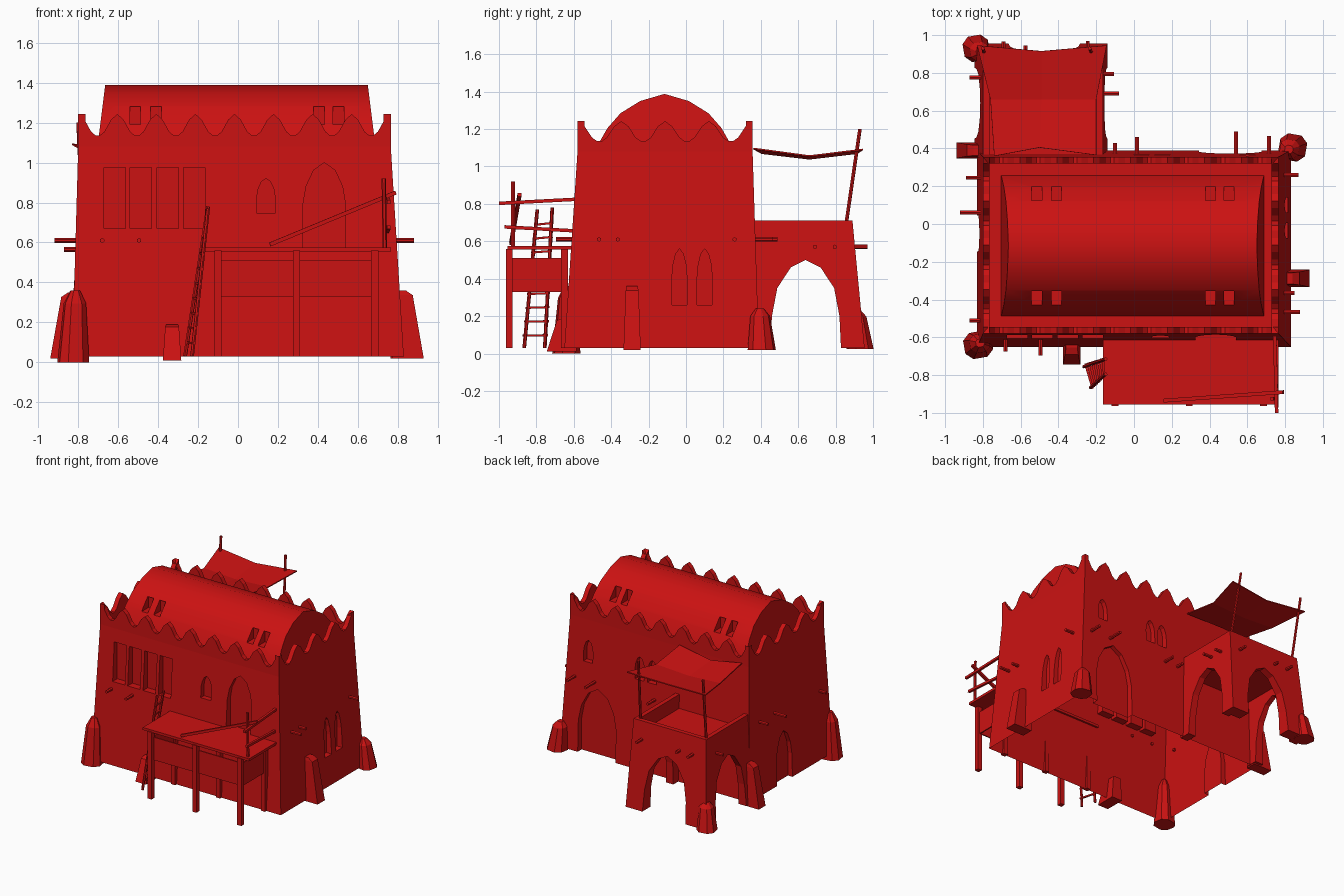
import bpy, bmesh, math
from mathutils import Vector, Matrix

if "Cube" in bpy.data.objects:
    bpy.data.objects.remove(bpy.data.objects["Cube"])

red = bpy.data.materials.new("red_clay")
red.diffuse_color = (0.6, 0.006, 0.006, 1)
red.use_nodes = True
red.node_tree.nodes["Principled BSDF"].inputs["Base Color"].default_value = red.diffuse_color


def loft(name, rings):
    """Closed solid skinned through rings with equal point counts."""
    bm = bmesh.new()
    vs = [[bm.verts.new(p) for p in r] for r in rings]
    n = len(vs[0])
    bm.faces.new(vs[0])
    bm.faces.new(vs[-1])
    for a, b in zip(vs, vs[1:]):
        for i in range(n):
            bm.faces.new((a[i], a[(i + 1) % n], b[(i + 1) % n], b[i]))
    bmesh.ops.recalc_face_normals(bm, faces=bm.faces)
    me = bpy.data.meshes.new(name)
    bm.to_mesh(me)
    bm.free()
    me.materials.append(red)
    ob = bpy.data.objects.new(name, me)
    bpy.context.collection.objects.link(ob)
    return ob


def rect(x0, x1, y0, y1, z):
    return [(x0, y0, z), (x1, y0, z), (x1, y1, z), (x0, y1, z)]


def box(name, x0, x1, y0, y1, z0, z1):
    return loft(name, [rect(x0, x1, y0, y1, z0), rect(x0, x1, y0, y1, z1)])


def extrude(name, prof, axis, a, b):
    """Extrude a (u, z) profile along x or y from a to b."""
    put = (lambda u, z, d: (d, u, z)) if axis == 'x' else (lambda u, z, d: (u, d, z))
    return loft(name, [[put(u, z, d) for u, z in prof] for d in (a, b)])


def rod(name, p, q, r, sides=6):
    p, q = Vector(p), Vector(q)
    rot = (q - p).to_track_quat('Z', 'Y')
    ring = [rot @ Vector((r * math.cos(t), r * math.sin(t), 0))
            for t in [(i + .5) * math.tau / sides for i in range(sides)]]
    return loft(name, [[p + v for v in ring], [q + v for v in ring]])


POINTED = [(1, 0), (1, .5), (.85, .72), (.5, .91), (0, 1)]
WIDE = [(1, 0), (.95, .4), (.8, .7), (.42, .92), (0, 1)]


def arch(c, w, z0, z1, shape=POINTED):
    right = [(c + w * u, z0 + (z1 - z0) * v) for u, v in shape]
    return right + [(2 * c - u, z) for u, z in reversed(right[:-1])]


def carve(ob, cutters):
    for c in cutters:
        c.hide_render = True
        m = ob.modifiers.new("cut", 'BOOLEAN')
        m.object, m.operation, m.solver = c, 'DIFFERENCE', 'EXACT'
    bpy.context.view_layer.update()
    me = bpy.data.meshes.new_from_object(ob.evaluated_get(bpy.context.evaluated_depsgraph_get()))
    ob.modifiers.clear()
    ob.data = me
    for c in cutters:
        bpy.data.objects.remove(c)


# Main hall: tapered shell with recessed windows and doors, open underneath
hall = loft("hall_walls", [rect(-.83, .83, -.65, .39, .03), rect(-.80, .765, -.58, .356, 1.08)])
cuts = [box("cut", x, x + .108, -.8, -.55, .67, .975) for x in (-.672, -.54, -.405, -.272)]
for c, w, z0, z1, y0, y1 in [(.14, .045, .745, .92, -.8, -.56), (.432, .107, .575, 1.0, -.8, -.56),
                             (.51, .165, 0, .56, .34, .6), (.6, .04, .75, .92, .325, .6),
                             (.15, .04, .73, .91, .325, .6), (.04, .04, .73, .91, .325, .6)]:
    cuts.append(extrude("cut", arch(c, w, z0, z1), 'y', y0, y1))
for c, w, z0, z1, x0, x1 in [(-.035, .04, .26, .56, .77, 1), (.1, .04, .26, .56, .77, 1),
                             (-.05, .095, 0, .43, -1, -.79)]:
    cuts.append(extrude("cut", arch(c, w, z0, z1), 'x', x0, x1))
carve(hall, cuts)
bm = bmesh.new()
bm.from_mesh(hall.data)
bmesh.ops.delete(bm, geom=[f for f in bm.faces if all(v.co.z < .035 for v in f.verts)], context='FACES')
bm.to_mesh(hall.data)
bm.free()


# Scalloped parapets
def scallops(a, b, n):
    s = (b - a) / n
    top = []
    for i in range(n):
        u = a + i * s
        top += [(u + s * f, z) for f, z in
                [(0, 1.243), (.16, 1.215), (.33, 1.155), (.45, 1.135), (.55, 1.135), (.67, 1.155), (.84, 1.215)]]
    return [(a, 1.05)] + top + [(b, 1.243), (b, 1.05)]


for nm, y in (("front", -.58), ("back", .32)):
    extrude(nm + "_parapet", scallops(-.8, .765, 8), 'y', y, y + .036)
for nm, x in (("left", -.8), ("right", .729)):
    extrude(nm + "_parapet", scallops(-.58, .356, 4), 'x', x, x + .036)

# Barrel vault with small openings
half = [(.38, 1.05), (.365, 1.1), (.305, 1.205), (.235, 1.285), (.13, 1.35)]
prof = half + [(0, 1.388)] + [(-u, z) for u, z in reversed(half)]
slant = lambda z: (1.388 - z) * .125
vault = loft("barrel_vault", [[(-.665 - slant(z), u - .115, z) for u, z in prof],
                              [(.65 + slant(z), u - .115, z) for u, z in prof]])
carve(vault, [box("cut", x - .027, x + .027, y0, y1, 1.19, 1.28)
              for x in (-.515, -.41, .405, .503) for y0, y1 in ((.115, .4), (-.6, -.345))])
bpy.context.view_layer.objects.active = vault
vault.select_set(True)
bpy.ops.object.shade_smooth_by_angle(angle=math.radians(35))
vault.select_set(False)

# Rear porch with three arches and a terrace on top
porch = loft("porch", [rect(-.845, -.14, .36, .955, .03), rect(-.80, -.165, .34, .89, .71)])
carve(porch, [box("cut", -.775, -.205, .3, .855, -.1, .56),
              box("cut", -.765, -.2, .3, .855, .6, 1),
              extrude("cut", arch(.64, .19, .0, .5, WIDE), 'x', -1.2, .2),
              extrude("cut", arch(-.475, .19, .0, .5, WIDE), 'y', .6, 1.2)])

# Awning over the terrace
bm = bmesh.new()
xs = [(-.74, -.5, -.2), (-.76, -.49, -.2), (-.83, -.49, -.145)]
ys = [(.36, .405, .365), (.66, .66, .66), (.945, .915, .945)]
zs = [(1.1, 1.075, 1.1), (1.06, 1.045, 1.06), (1.095, 1.075, 1.095)]
g = [[bm.verts.new((xs[j][i], ys[j][i], zs[j][i])) for i in range(3)] for j in range(3)]
for j in range(2):
    for i in range(2):
        bm.faces.new((g[j][i], g[j][i + 1], g[j + 1][i + 1], g[j + 1][i]))
me = bpy.data.meshes.new("awning")
bm.to_mesh(me)
bm.free()
me.materials.append(red)
awning = bpy.data.objects.new("awning", me)
bpy.context.collection.objects.link(awning)
sol = awning.modifiers.new("thickness", 'SOLIDIFY')
sol.thickness = .008
rod("awning_pole", (-.775, .85, .65), (-.8, .93, 1.2), .01)
rod("awning_pole", (-.2, .85, .65), (-.235, .93, 1.2), .01)


# Buttresses: tapered blocks with a chamfered head
def buttress(x, y, hx, hy, z, h, tilt=(0, 0), turn=0):
    rings = []
    for f, k in ((0, 1), (.82, .7), (1, .3)):
        m = Matrix.Rotation(math.radians(turn), 3, 'Z')
        o = Vector((x + tilt[0] * f, y + tilt[1] * f, z + h * f))
        rings.append([o + m @ Vector((sx * hx * k, sy * hy * k, 0))
                      for sx, sy in ((-1, -.5), (-.5, -1), (.5, -1), (1, -.5), (1, .5), (.5, 1), (-.5, 1), (-1, .5))])
    loft("buttress", rings)


buttress(-.825, -.64, .075, .07, 0, .36, (.01, .01), 10)
buttress(.84, .405, .072, .07, .02, .22, (-.02, -.01), -10)
buttress(-.835, .93, .068, .068, .025, .21, (.02, -.02), 10)


def wedge(x, y, dx, dy, w, z0, z1):
    """Wall buttress leaning back toward the wall; (dx, dy) points outward."""
    def ring(out, k, z):
        px, py = -dy * w * k, dx * w * k
        fx, fy = x + dx * out, y + dy * out
        bx, by = x - dx * .05, y - dy * .05
        return [(bx - px, by - py, z), (fx - px, fy - py, z), (fx + px, fy + py, z), (bx + px, by + py, z)]
    h = z1 - z0
    loft("wall_buttress", [ring(.11, 1, z0), ring(.055, .75, z0 + h * .93), ring(.02, .65, z1)])


wedge(.82, -.288, 1, 0, .046, .02, .36)
wedge(-.83, .39, -1, 0, .042, .02, .35)
wedge(-.33, -.635, 0, -1, .046, .01, .19)

# Projecting roof beams: (x, y, dx, dy, length, z)
for x, y, dx, dy, l, z in [(-.68, -.6, 0, -1, .075, .61), (-.495, -.6, 0, -1, .095, .61),
                           (-.8, .06, -1, 0, .12, .61), (-.8, .245, -1, 0, .09, .61), (-.8, -.51, -1, 0, .07, .565),
                           (.79, .26, 1, 0, .08, .61), (.79, -.365, 1, 0, .06, .61), (.79, -.465, 1, 0, .09, .61),
                           (-.1, .36, 0, 1, .07, .61), (.015, .36, 0, 1, .1, .61),
                           (.54, .36, 0, 1, .13, .61), (.715, .36, 0, 1, .105, .61),
                           (-.69, .88, 0, 1, .085, .57), (-.575, .88, 0, 1, .065, .57), (-.245, .88, 0, 1, .09, .57),
                           (-.18, .795, 1, 0, .075, .57), (-.18, .69, 1, 0, .1, .57), (-.8, .775, -1, 0, .07, .565)]:
    rod("beam", (x, y, z), (x + dx * l, y + dy * l, z), .012)

# Front platform on posts with hanging panels
box("platform_deck", -.165, .765, -.955, -.6, .555, .575)
for x in (-.1, .293, .685):
    for y in (-.945, -.65):
        box("platform_post", x - .018, x + .018, y - .018, y + .018, .03, .56)
box("front_panel", -.1, .685, -.932, -.922, .33, .51)
for x in (-.1, .685):
    box("side_panel", x - .005, x + .005, -.925, -.65, .33, .51)

# Platform railing and the fallen board
rod("rail_post", (.735, -.925, .56), (.73, -.925, .92), .011)
rod("upper_rail", (.755, -1.0, .803), (.745, -.58, .825), .013, 4)
rod("lower_rail", (.755, -.97, .677), (.745, -.58, .655), .013, 4)
rod("leaning_board", (.16, -.935, .59), (.79, -.89, .85), .014, 4)

# Ladder
a0, a1 = Vector((-.23, -.865, .03)), Vector((-.15, -.795, .77))
b0, b1 = Vector((-.265, -.755, .03)), Vector((-.15, -.715, .78))
rod("ladder_rail", a0, a1, .01)
rod("ladder_rail", b0, b1, .01)
for i in range(9):
    t = .09 + i * .1
    p, q = a0.lerp(a1, t), b0.lerp(b1, t)
    e = (q - p) * .12
    rod("ladder_rung", p - e, q + e, .008, 4)
